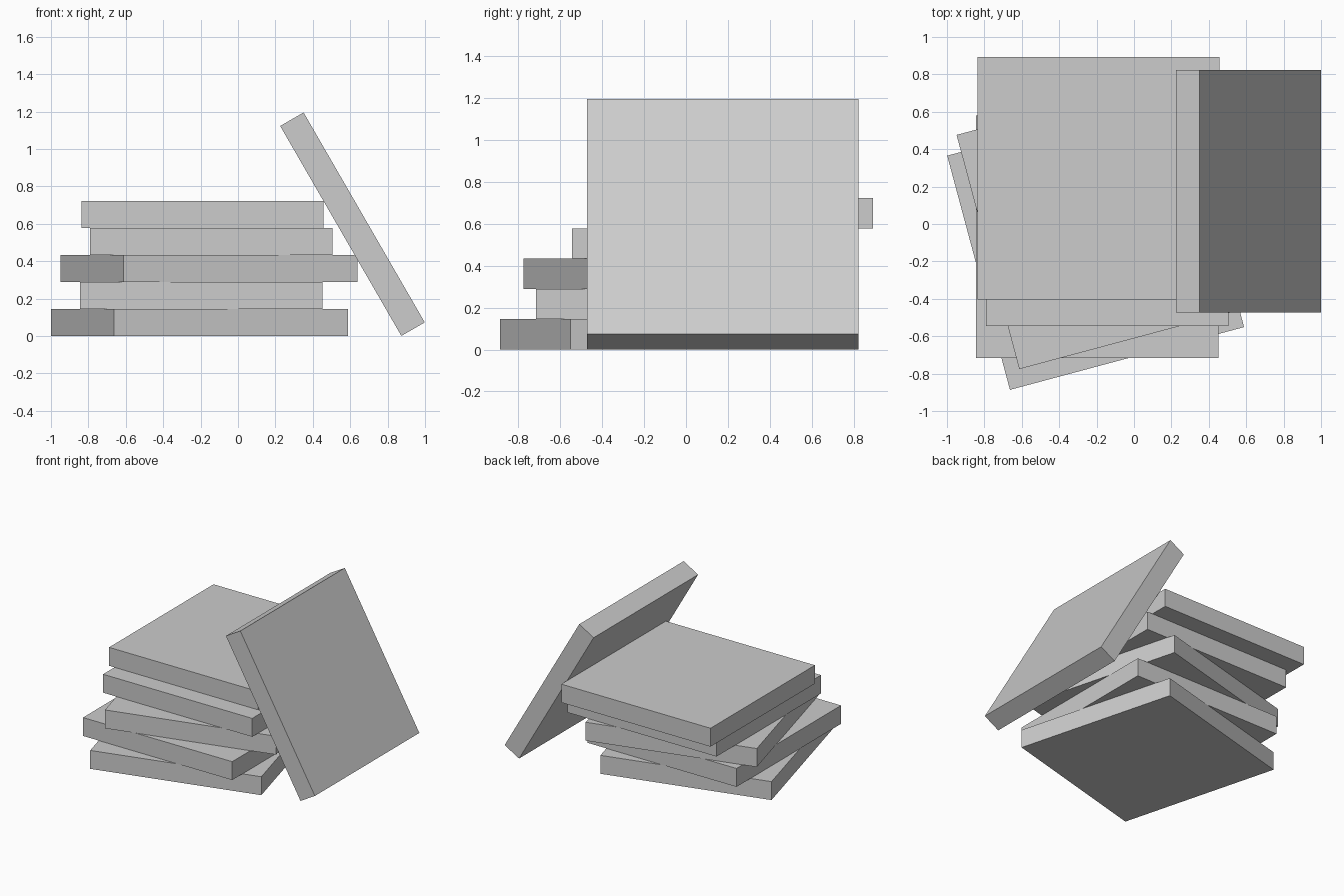
import bpy
from math import radians
from mathutils import Matrix

default = bpy.data.objects.get("Cube")
if default:
    bpy.data.objects.remove(default, do_unlink=True)

SIDE = 1.296
THICK = 0.1445

# Plain grey used on every slab
grey = bpy.data.materials.new("light_grey")
grey.use_nodes = True
colour = (0.604, 0.604, 0.604, 1)
grey.diffuse_color = colour
grey.node_tree.nodes["Principled BSDF"].inputs["Base Color"].default_value = colour


def slab(name, centre, rotation=(0, 0, 0)):
    """Add one square slab with flat faces."""
    bpy.ops.mesh.primitive_cube_add(size=1, location=centre, rotation=rotation)
    obj = bpy.context.object
    obj.name = name
    obj.data.transform(Matrix.Diagonal((SIDE, SIDE, THICK, 1)))
    obj.data.materials.append(grey)
    return obj


# Uneven stack, bottom to top: centre x, centre y, turn in degrees
layers = [
    (-0.205, -0.093, 15),
    (-0.197, -0.068, 0),
    (-0.155, 0.018, 15),
    (-0.143, 0.103, 0),
    (-0.190, 0.245, 0),
]
for i, (x, y, turn) in enumerate(layers):
    slab(f"stacked_slab_{i + 1}", (x, y, THICK * (i + 0.5)), (0, 0, radians(turn)))

# Slab leaning against the stack
slab("leaning_slab", (0.612, 0.176, 0.598), (0, radians(60), 0))
